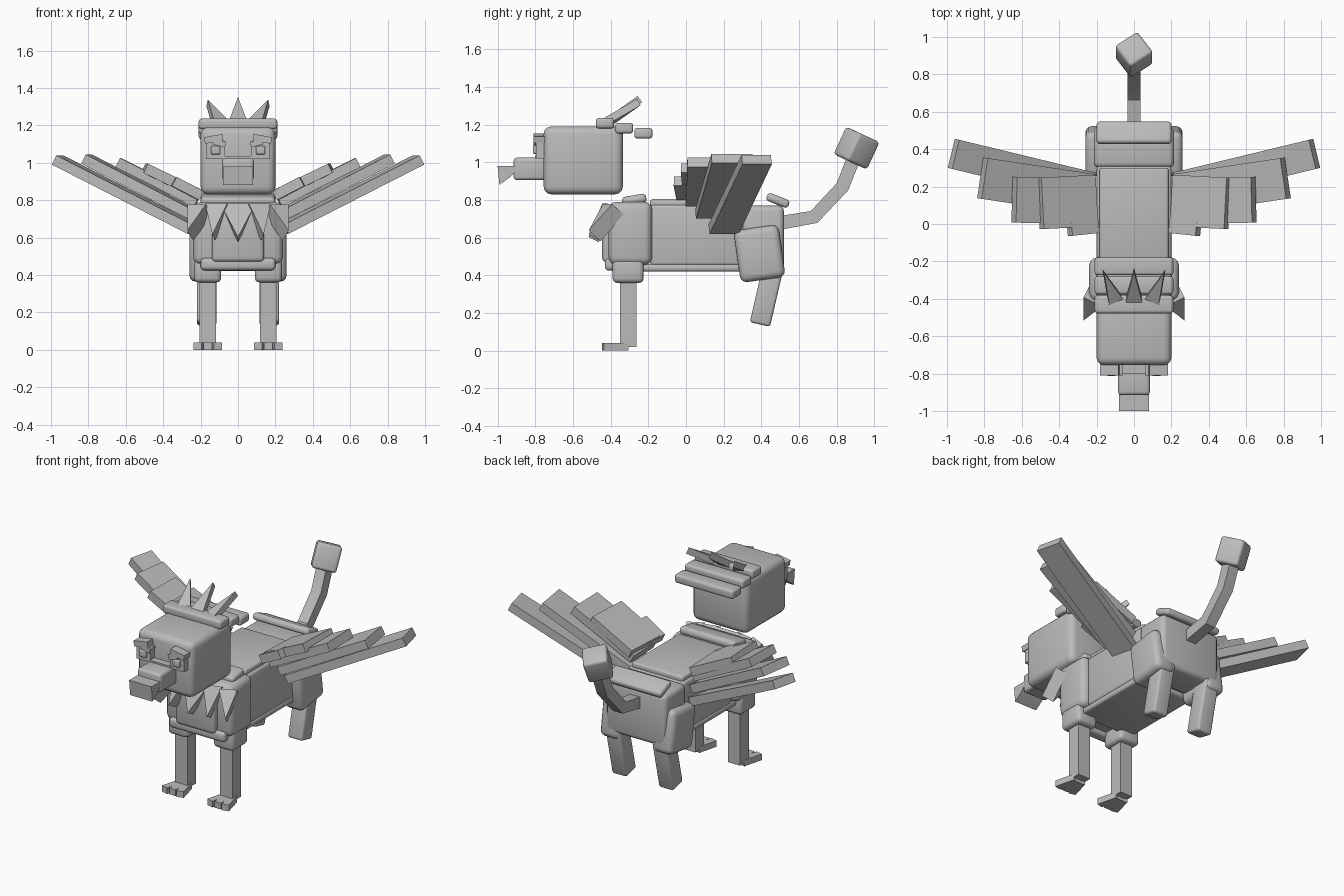
import bpy, bmesh, math
from mathutils import Matrix, Vector

if "Cube" in bpy.data.objects:
    bpy.data.objects.remove(bpy.data.objects["Cube"])

grey = bpy.data.materials.new("grey")
grey.diffuse_color = (0.5, 0.5, 0.5, 1)
grey.use_nodes = True
grey.node_tree.nodes["Principled BSDF"].inputs["Base Color"].default_value = grey.diffuse_color


def finish(name, bm, mirror):
    bmesh.ops.recalc_face_normals(bm, faces=bm.faces)
    me = bpy.data.meshes.new(name)
    bm.to_mesh(me)
    bm.free()
    me.materials.append(grey)
    ob = bpy.data.objects.new(name, me)
    bpy.context.collection.objects.link(ob)
    bpy.ops.object.select_all(action='DESELECT')
    ob.select_set(True)
    bpy.context.view_layer.objects.active = ob
    bpy.ops.object.shade_smooth_by_angle(angle=math.radians(35))
    if mirror:
        ob.modifiers.new("mirror", 'MIRROR').use_axis = (True, False, False)
    return ob


def block(name, size, matrix, bevel=0, taper=1, mirror=False):
    """Box in a local frame; taper narrows the +x end across local y."""
    bm = bmesh.new()
    bmesh.ops.create_cube(bm, size=1)
    for v in bm.verts:
        if v.co.x > 0:
            v.co.y *= taper
        v.co = Vector(a * b for a, b in zip(v.co, size))
    bmesh.ops.remove_doubles(bm, verts=bm.verts, dist=1e-5)
    if bevel:
        bmesh.ops.bevel(bm, geom=bm.edges[:], offset=bevel, segments=3,
                        profile=0.5, affect='EDGES')
    bmesh.ops.transform(bm, matrix=matrix, verts=bm.verts)
    return finish(name, bm, mirror)


def box(name, x, y, z, bevel=0, tilt=0, roll=0, mirror=False):
    """Box from ranges, tilted about x and rolled about y (degrees)."""
    mid = [(a + b) / 2 for a, b in (x, y, z)]
    size = [b - a for a, b in (x, y, z)]
    m = (Matrix.Translation(mid) @ Matrix.Rotation(math.radians(tilt), 4, 'X')
         @ Matrix.Rotation(math.radians(roll), 4, 'Y'))
    return block(name, size, m, bevel, 1, mirror)


def beam(name, root, tip, width, thick, bevel=0, taper=1, mirror=False):
    """Slab from root to tip with a horizontal width direction."""
    root, tip = Vector(root), Vector(tip)
    d = (tip - root).normalized()
    across = Vector((0, 0, 1)).cross(d).normalized()
    m = Matrix((d, across, d.cross(across))).transposed().to_4x4()
    m.translation = (root + tip) / 2
    return block(name, ((tip - root).length, width, thick), m, bevel, taper, mirror)


# Body
box("body", (-.2, .2), (-.19, .31), (.45, .775), .02)
box("back_plate", (-.185, .185), (-.19, .30), (.76, .805), .015)
box("belly_plate", (-.2, .2), (-.27, .29), (.42, .46), .015)
box("chest", (-.24, .24), (-.41, -.18), (.455, .79), .04)
box("chest_plate", (-.14, .14), (-.445, -.39), (.47, .76), .022)
box("chest_lower_band", (-.2, .2), (-.43, -.36), (.425, .49), .02)
box("shoulder_ridge", (-.2, .2), (-.34, -.21), (.775, .825), .02, tilt=10)
box("hips", (-.215, .215), (.30, .52), (.43, .77), .03)
box("rump_ridge", (-.2, .2), (.425, .55), (.775, .82), .018, tilt=-22)

# Chest feathers
beam("chest_feather_middle", (0, -.40, .77), (0, -.49, .59), .19, .06, taper=0)
beam("chest_feather_inner", (.11, -.40, .765), (.13, -.485, .6), .12, .07,
     taper=0, mirror=True)
beam("chest_feather_outer", (.205, -.385, .75), (.255, -.485, .61), .11, .09,
     taper=0, mirror=True)

# Head
box("head", (-.2, .2), (-.755, -.335), (.83, 1.19), .04)
box("beak", (-.085, .085), (-.915, -.74), (.905, 1.025), .018)
box("beak_bridge", (-.075, .075), (-.80, -.74), (.99, 1.035))
bm = bmesh.new()
hook = [(-1, .98), (-.905, .98), (-.905, .95), (-.935, .92), (-.99, .88)]
face = bm.faces.new([bm.verts.new((-.08, y, z)) for y, z in hook])
ext = bmesh.ops.extrude_face_region(bm, geom=[face])
bmesh.ops.translate(bm, vec=(.16, 0, 0),
                    verts=[g for g in ext["geom"] if isinstance(g, bmesh.types.BMVert)])
finish("beak_hook", bm, False)
box("eye", (.07, .17), (-.795, -.74), (1.02, 1.115), mirror=True)
box("pupil", (.095, .145), (-.812, -.79), (1.045, 1.09), .006, mirror=True)
box("brow_inner", (.065, .13), (-.81, -.74), (1.09, 1.12), roll=-15, mirror=True)
box("brow_outer", (.08, .18), (-.81, -.74), (1.11, 1.145), roll=10, mirror=True)

# Crest bars and spikes
for i in range(3):
    y, z = -.43 + i * .102, 1.208 - i * .027
    box("crest_bar", (-.21, .21), (y - .048, y + .048), (z - .028, z + .028), .015)
beam("crest_spike_middle", (0, -.43, 1.205), (0, -.245, 1.335), .1, .04, taper=0)
beam("crest_spike_side", (.09, -.43, 1.205), (.165, -.25, 1.32), .09, .04,
     taper=0, mirror=True)

# Front legs with three toes
box("front_leg_cuff", (.09, .235), (-.39, -.225), (.36, .49), .025, mirror=True)
box("front_leg", (.117, .205), (-.35, -.262), (.02, .40), mirror=True)
for dx in (-.055, 0, .055):
    beam("front_toe", (.162 + dx * .4, -.31, .02), (.162 + dx, -.44, .02),
         .045, .04, mirror=True)

# Hind legs
box("haunch", (.12, .26), (.27, .51), (.375, .655), .035, tilt=8, mirror=True)
box("hind_leg", (.115, .22), (.375, .485), (.135, .47), .015, tilt=-13, mirror=True)

# Wings: five stacked slabs, longest at the bottom
wings = [((.24, .20, .645), (.965, .375, 1.015), .16),
         ((.24, .16, .725), (.81, .245, 1.02), .22),
         ((.22, .12, .79), (.64, .13, 1.0), .245),
         ((.21, .125, .83), (.5, .11, .97), .275),
         ((.21, .09, .825), (.355, .075, .90), .28)]
for root, tip, width in wings:
    beam("wing_feather", root, tip, width, .055, mirror=True)

# Tail: one square tube with mitred bends, and a tuft
path = [(.48, .675), (.68, .71), (.83, .87), (.905, 1.06)]
bm = bmesh.new()
pts = [Vector(p) for p in path]
rings = []
for i, p in enumerate(pts):
    d = (pts[min(i + 1, 3)] - pts[max(i - 1, 0)]).normalized()
    n = Vector((-d.y, d.x)) * .036
    rings.append([bm.verts.new((x, (p + s * n).x, (p + s * n).y))
                  for x, s in ((-.035, -1), (.035, -1), (.035, 1), (-.035, 1))])
for a, b in zip(rings, rings[1:]):
    for k in range(4):
        bm.faces.new((a[k], a[(k + 1) % 4], b[(k + 1) % 4], b[k]))
bm.faces.new(rings[0])
bm.faces.new(rings[-1])
finish("tail", bm, False)
tuft = (Matrix.Translation((0, .905, 1.075)) @ Matrix.Rotation(math.radians(-25), 4, 'X')
        @ Matrix.Rotation(math.radians(35), 4, 'Z'))
block("tail_tuft", (.15, .15, .16), tuft, .018)
